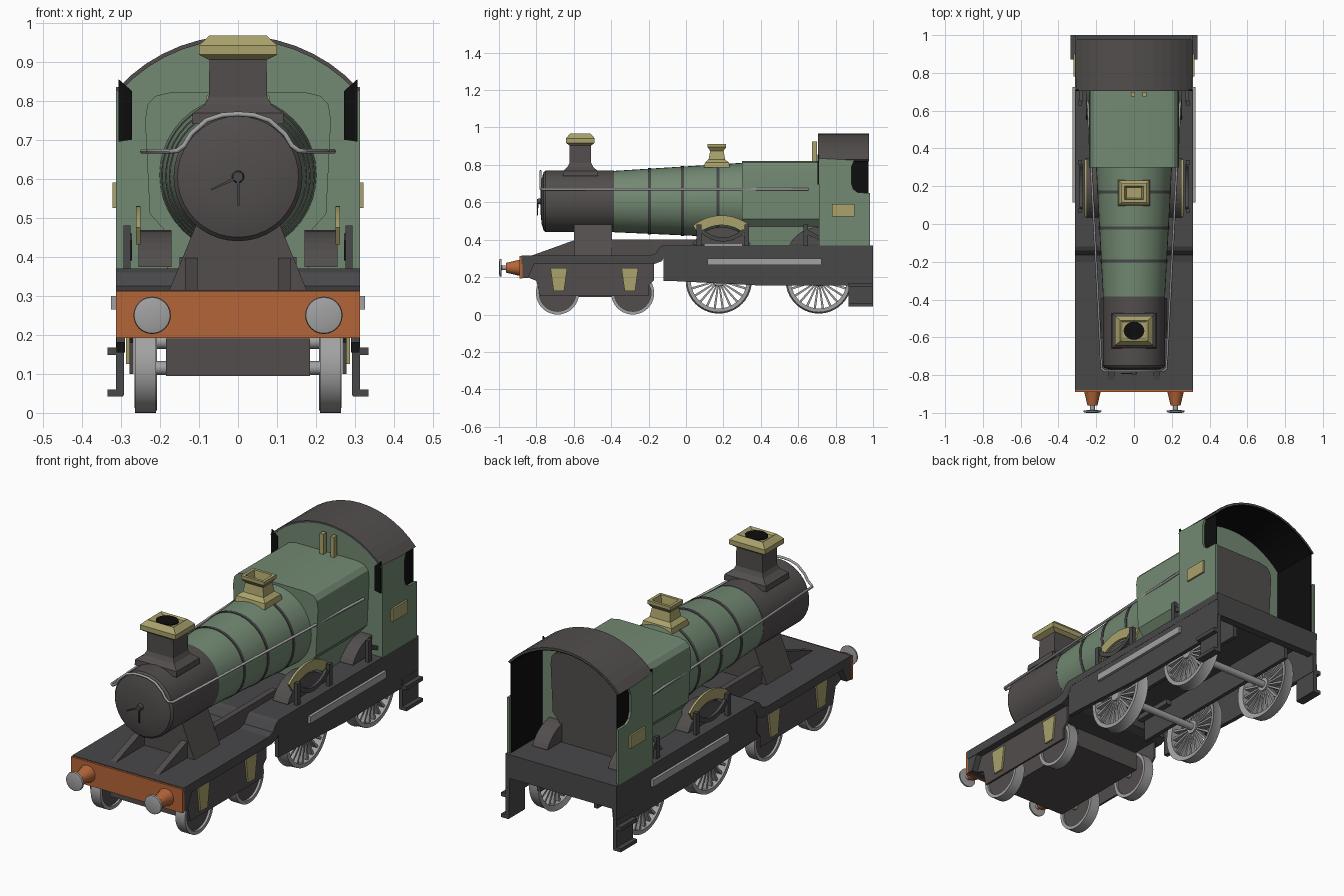
import bpy, bmesh
from math import sin, cos, pi, radians, asin

if "Cube" in bpy.data.objects:
    bpy.data.objects.remove(bpy.data.objects["Cube"])

COL = dict(green=(.17, .25, .17), brass=(.40, .36, .15), orange=(.46, .13, .04),
           dark=(.065, .065, .068), brown=(.085, .075, .075), silver=(.36, .36, .36), black=(.004, .004, .004))
MATS = {}
for k, c in COL.items():
    MATS[k] = bpy.data.materials.new(k)
    MATS[k].diffuse_color = (*c, 1)


def build(name, lofts, mat, mirror=False, smooth=False, closed=False):
    """Skin lists of rings into one object, optionally mirrored in x."""
    bm = bmesh.new()
    for rings in lofts:
        vs = [[bm.verts.new(p) for p in r] for r in rings]
        n = len(vs[0])
        pairs = list(zip(vs, vs[1:])) + ([(vs[-1], vs[0])] if closed else [])
        for a, b in pairs:
            for i in range(n):
                bm.faces.new((a[i], a[(i + 1) % n], b[(i + 1) % n], b[i]))
        if not closed:
            bm.faces.new(vs[0])
            bm.faces.new(vs[-1])
    bmesh.ops.recalc_face_normals(bm, faces=bm.faces)
    me = bpy.data.meshes.new(name)
    bm.to_mesh(me)
    bm.free()
    ob = bpy.data.objects.new(name, me)
    bpy.context.collection.objects.link(ob)
    me.materials.append(MATS[mat])
    if mirror:
        ob.modifiers.new("mirror", 'MIRROR')
    if smooth:
        bpy.ops.object.select_all(action='DESELECT')
        ob.select_set(True)
        bpy.context.view_layer.objects.active = ob
        bpy.ops.object.shade_smooth_by_angle(angle=radians(32))
    return ob


def prism(name, pts, axis, a, b, mat, mirror=False):
    f = (lambda p, t: (t, p[0], p[1])) if axis == 'x' else (lambda p, t: (p[0], t, p[1]))
    return build(name, [[[f(p, t) for p in pts] for t in (a, b)]], mat, mirror)


def box(name, x0, x1, y0, y1, z0, z1, mat, mirror=False):
    return prism(name, [(y0, z0), (y1, z0), (y1, z1), (y0, z1)], 'x', x0, x1, mat, mirror)


def lathe(name, prof, axis, c, mat, n=32, mirror=False, closed=False):
    """Turn (position along axis, radius) pairs; c is the centre in the other two axes."""
    rings = []
    for t, r in prof:
        circ = [(c[0] + r * sin(2 * pi * i / n), c[1] + r * cos(2 * pi * i / n)) for i in range(n)]
        rings.append([(t, u, v) if axis == 'x' else (u, t, v) for u, v in circ])
    return build(name, [rings], mat, mirror, True, closed)


def square_stack(name, cy, prof, mat):
    """Rectangular turned shape: (z, half x, half y) steps."""
    rings = [[(sx * hx, cy + sy * hy, z) for sx, sy in ((-1, -1), (1, -1), (1, 1), (-1, 1))] for z, hx, hy in prof]
    return build(name, [rings], mat)


def arc(cy, cz, r, a0, a1, n):
    return [(cy + r * sin(a0 + (a1 - a0) * i / n), cz + r * cos(a0 + (a1 - a0) * i / n)) for i in range(n + 1)]


# Running plate, valances and beams
prism("running_plate", [(-.88, .315), (-.2, .315), (-.165, .325), (-.14, .36), (-.12, .37), (1, .37), (1, .335),
                        (-.1, .335), (-.13, .285), (-.17, .27), (-.88, .27)], 'x', -.312, .312, 'dark')
prism("side_valance", [(-.12, .365), (.999, .365), (.999, .155), (.4, .155), (-.05, .178), (-.12, .18)],
      'x', .29, .311, 'dark', True)
box("rear_beam", -.311, .311, .96, 1, .25, .369, 'dark')
box("buffer_beam", -.312, .312, -.89, -.875, .192, .312, 'orange')
prism("beam_gusset", [(-.876, .195), (-.845, .195), (-.81, .272), (-.876, .272)], 'x', -.31, .31, 'dark')
box("side_rod_strip", .305, .325, .115, .725, .265, .30, 'silver', True)
box("inner_frame", .15, .17, -.1, .95, .2, .34, 'dark', True)

# Buffers
lathe("buffer_housing", [(-.89, .043), (-.962, .026)], 'y', (.22, .25), 'orange', 20, True)
lathe("buffer_head", [(-.96, .013), (-.985, .013), (-.987, .048), (-.996, .046), (-1, .03)],
      'y', (.22, .25), 'silver', 24, True)

# Bogie
prism("bogie_side_frame", [(-.85, .27), (-.17, .27), (-.17, .185), (-.2, .155), (-.2, .10), (-.78, .10), (-.80, .18), (-.85, .20)],
      'x', .268, .278, 'brown', True)
box("bogie_centre", -.185, .185, -.76, -.2, .095, .19, 'brown')
for i, y in enumerate((-.68, -.30)):
    prism(f"axlebox_{i}", [(y - .045, .25), (y + .045, .25), (y + .028, .125), (y - .028, .125)],
          'x', .276, .287, 'brass', True)


# Wheels
def wheel(name, y, r, x0, x1, spokes):
    c = (y, r + (.01 if spokes else 0))
    lathe(name + "_rim", [(x0 - .008, r + .005), (x0, r), (x1, r - .002), (x1, r * .87), (x0, r * .87)] if spokes else
          [(x0, r), (x1, r), (x1, r * .85), (x0, r * .85)], 'x', c, 'silver', 40, True, True)
    lathe(name + "_axle", [(-x0, .018), (x0, .018)], 'x', c, 'silver', 12)
    if not spokes:
        lathe(name + "_disc", [(x0 + .01, r * .88), (x1 - .012, r * .88)], 'x', c, 'brown', 32, True)
        return
    lathe(name + "_hub", [(x0, .035), (x1, .03)], 'x', c, 'silver', 20, True)
    lofts = []
    for k in range(spokes):
        a = 2 * pi * k / spokes
        d, t = (cos(a), sin(a)), (-sin(a), cos(a))
        ring = lambda q, w: [(x, c[0] + d[0] * q + t[0] * w * s, c[1] + d[1] * q + t[1] * w * s)
                             for x, s in ((x0 + .01, -1), (x1 - .01, -1), (x1 - .01, 1), (x0 + .01, 1))]
        lofts.append([ring(.02, .004), ring(r * .89, .006)])
    build(name + "_spokes", lofts, 'silver', True)


for i, y in enumerate((-.687, -.285)):
    wheel(f"bogie_wheel_{i}", y, .115, .21, .264, 0)
for i, y in enumerate((.175, .71)):
    wheel(f"driving_wheel_{i}", y, .172, .215, .265, 22)

# Smokebox, door and saddle
lathe("smokebox", [(-.385, .165), (-.75, .165), (-.762, .155), (-.764, .147), (-.772, .12), (-.778, .06), (-.779, .01)],
      'y', (0, .605), 'brown', 40)
lathe("door_boss", [(-.775, .017), (-.797, .013)], 'y', (0, .605), 'dark', 12)
prism("door_handle_long", [(-.004, .605), (.004, .605), (.004, .53), (-.001, .53)], 'y', -.797, -.79, 'dark')
prism("door_handle_side", [(0, .609), (0, .600), (-.068, .57), (-.068, .574)], 'y', -.795, -.788, 'dark')
prism("saddle", [(-.178, .31), (.178, .31), (.10, .5), (-.10, .5)], 'y', -.6, -.395, 'brown')
prism("front_bracket", [(-.84, .31), (-.59, .31), (-.59, .40)], 'x', .104, .136, 'brown', True)
box("frame_extension", .12, .15, -.4, .1, .31, .40, 'brown', True)

# Boiler with bands, Belpaire style firebox
taper = lambda y: (.164 + (y + .385) / .685 * .037, .604 + (y + .385) / .685 * .006)
r0, z0 = taper(-.385)
r1, z1 = taper(.31)
n = 40
ringf = lambda y, r, z: [(r * sin(2 * pi * i / n), y, z + r * cos(2 * pi * i / n)) for i in range(n)]
build("boiler", [[ringf(-.385, r0, z0), ringf(.31, r1, z1)]], 'green', False, True)
for i, y in enumerate((-.195, -.02, .17)):
    r, z = taper(y)
    build(f"boiler_band_{i}", [[ringf(y - .008, r + .003, z), ringf(y + .008, r + .003, z)]], 'dark', False, True)
half = [(.17, .822), (.212, .812), (.232, .79), (.238, .75), (.226, .51), (.19, .47), (.18, .36)]
section = half + [(-x, z) for x, z in reversed(half)]
build("firebox", [[[(x, y, z) for x, z in section] for y in (.30, .72)]], 'green', False, True)

# Chimney and safety valve cover
square_stack("chimney", -.565, [(.74, .118, .094), (.768, .116, .092), (.79, .085, .068), (.81, .075, .058), (.91, .073, .058)], 'brown')
square_stack("chimney_cap", -.565, [(.905, .075, .06), (.918, .1, .077), (.942, .1, .077), (.967, .073, .055),
                                    (.958, .06, .045)], 'brass')
build("chimney_hole", [[[(.055 * cos(pi * i / 8), -.565 + .048 * sin(pi * i / 8), z) for i in range(16)]
                        for z in (.95, .963)]], 'black')
square_stack("safety_valve_cover", .165, [(.785, .085, .07), (.812, .08, .064), (.83, .058, .044), (.875, .05, .036),
                                          (.895, .065, .05), (.912, .065, .05), (.912, .05, .036), (.87, .04, .028)], 'brass')
for i, x in enumerate((-.005, .055)):
    box(f"whistle_{i}", x - .01, x + .01, .675, .70, .81, .925, 'brass')

# Handrail running round the smokebox front
side = [(.245, .655, .67), (.172, -.765, .67), (.155, -.778, .672), (.138, -.778, .685), (.12, -.778, .715), (.08, -.778, .75), (.04, -.778, .763)]
path = side + [(0, -.778, .766)] + [(-x, y, z) for x, y, z in reversed(side)]
cu = bpy.data.curves.new("handrail", 'CURVE')
cu.dimensions = '3D'
cu.bevel_depth = .0065
cu.bevel_resolution = 1
cu.use_fill_caps = True
sp = cu.splines.new('POLY')
sp.points.add(len(path) - 1)
for p, q in zip(sp.points, path):
    p.co = (*q, 1)
cu.materials.append(MATS['silver'])
bpy.context.collection.objects.link(bpy.data.objects.new("handrail", cu))

# Splashers, curved brass plates and springs
for i, y in enumerate((.19, .71)):
    a = asin(.155 / .176)
    prism(f"splasher_{i}", arc(y, .29, .178, -a, a, 14), 'x', .17, .255, 'brown', True)
prism("splasher_plate", arc(.19, .29, .24, -.69, .69, 14) + arc(.19, .29, .188, .72, -.72, 14), 'x', .25, .262, 'brass', True)
for i, y in enumerate((.07, .325, .64)):
    box(f"spring_hanger_{i}", .275, .293, y - .013, y + .013, .365, .48, 'dark', True)
prism("leaf_spring", arc(.197, .56, .17, pi - .8, pi + .8, 8) + arc(.197, .56, .148, pi + .8, pi - .8, 8),
      'x', .272, .288, 'dark', True)
prism("rear_spring", [(.64, .46), (.71, .42), (.71, .40), (.64, .43)], 'x', .272, .288, 'dark', True)

# Cab
A = asin(.312 / .42)
prism("cab_front", [(.308, .37)] + arc(0, .543, .42, A, -A, 14) + [(-.308, .37)], 'y', .71, .728, 'green')
prism("cab_side", [(.71, .37), (.985, .37), (.985, .65), (.92, .652), (.895, .67), (.885, .70), (.885, .79), (.9, .825), (.71, .835)],
      'x', .299, .312, 'green', True)
box("cab_side_lining", .294, .300, .728, .975, .37, .82, 'black', True)
prism("cab_roof", arc(0, .547, .42, -A, A, 14) + arc(0, .547, .41, A, -A, 14), 'y', .705, .978, 'brown')
prism("cab_roof_lining", arc(0, .547, .41, -A, A, 14) + arc(0, .547, .405, A, -A, 14), 'y', .728, .976, 'black')
prism("cab_front_window", [(.272, .70), (.306, .695), (.306, .855), (.272, .825)], 'y', .704, .712, 'black', True)
build("backhead", [[[(x * .98, y, z) for x, z in section] for y in (.725, .75)]], 'brown', False, True)
box("number_plate", .31, .321, .78, .90, .525, .59, 'brass', True)

# Cab steps
box("step_hanger", .292, .312, .87, 1, .045, .2, 'dark', True)
box("lower_step", .295, .335, .87, 1, .042, .06, 'dark', True)
box("upper_step", .295, .335, .87, 1, .148, .168, 'dark', True)

for m in bpy.data.materials:
    if m.users and not m.is_grease_pencil:
        m.use_nodes = True
        m.node_tree.nodes["Principled BSDF"].inputs["Base Color"].default_value = m.diffuse_color
